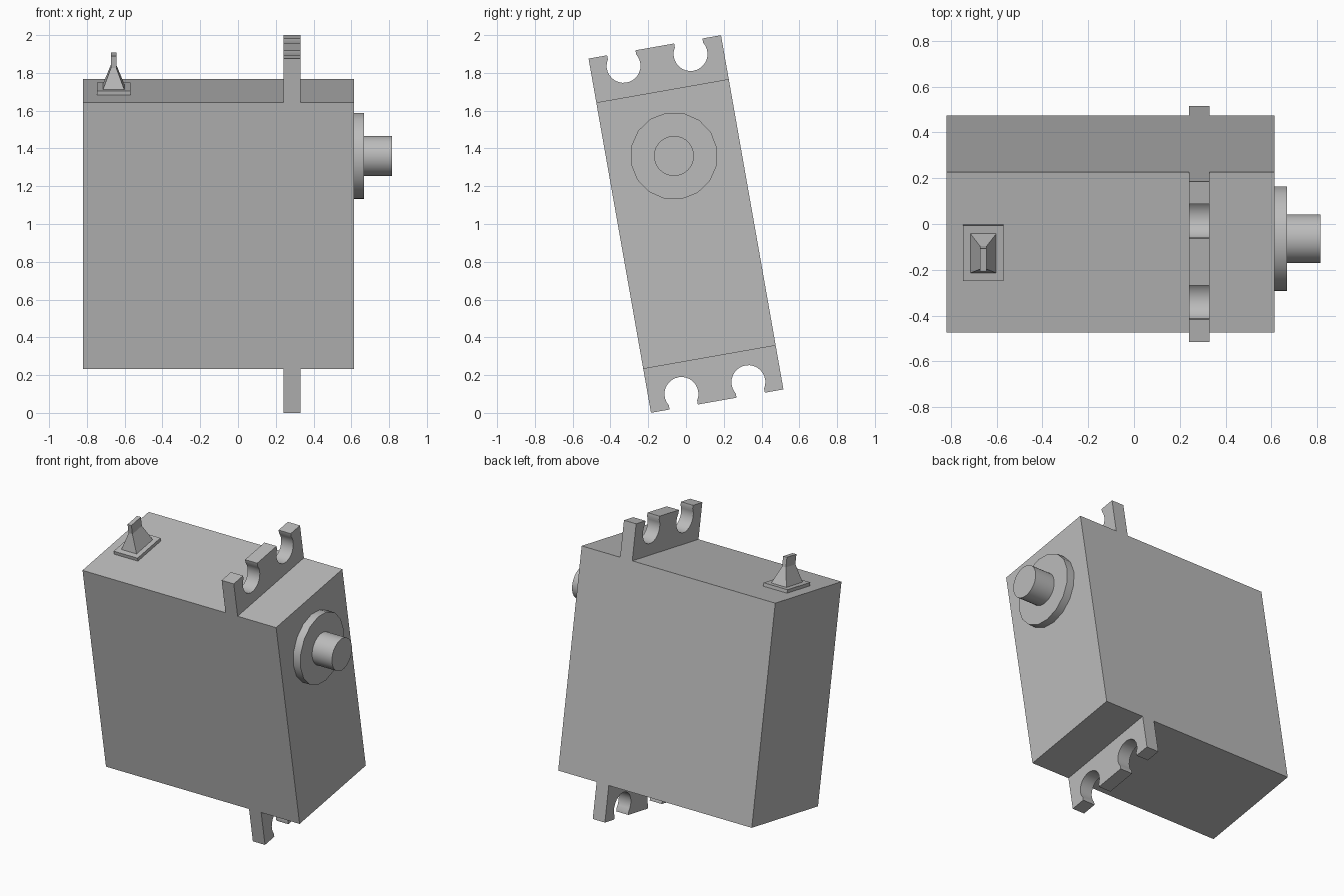
import bpy, bmesh, math
from mathutils import Matrix, Vector

cube = bpy.data.objects.get("Cube")
if cube:
    bpy.data.objects.remove(cube, do_unlink=True)

GREY = (0.5, 0.5, 0.5, 1)
grey = bpy.data.materials.new("mid grey")
grey.use_nodes = True
grey.diffuse_color = GREY
grey.node_tree.nodes["Principled BSDF"].inputs["Base Color"].default_value = GREY

# The whole unit leans forward; parts are built upright about its centre
LEAN = Matrix.Translation((0, 0, 1)) @ Matrix.Rotation(math.radians(10), 4, 'X')
HALF_W, HALF_H, LUG_TOP = 0.356, 0.716, 0.952


def finish(name, bm, smooth=False):
    bmesh.ops.recalc_face_normals(bm, faces=bm.faces)
    mesh = bpy.data.meshes.new(name)
    bm.to_mesh(mesh)
    bm.free()
    mesh.materials.append(grey)
    obj = bpy.data.objects.new(name, mesh)
    bpy.context.collection.objects.link(obj)
    obj.matrix_world = LEAN
    if smooth:
        bpy.ops.object.select_all(action='DESELECT')
        obj.select_set(True)
        bpy.context.view_layer.objects.active = obj
        bpy.ops.object.shade_smooth_by_angle(angle=math.radians(35))
    return obj


def box(name, x0, x1, half_y, z0, z1, top=None, bevel=0):
    """Box centred on y; top = (half x, half y) tapers its upper face."""
    bm = bmesh.new()
    bmesh.ops.create_cube(bm, size=2)
    mid, half = (x0 + x1) / 2, (x1 - x0) / 2
    for v in bm.verts:
        upper = v.co.z > 0
        sx, sy = top if top and upper else (half, half_y)
        v.co = Vector((mid + v.co.x * sx, v.co.y * sy, z1 if upper else z0))
    if bevel:
        edges = [e for e in bm.edges if all(v.co.z == z1 for v in e.verts)]
        bmesh.ops.bevel(bm, geom=edges, offset=bevel, segments=2,
                        profile=0.5, affect='EDGES')
    return finish(name, bm)


def disc(name, x0, x1, radius, sides, z):
    bm = bmesh.new()
    place = Matrix.Translation(((x0 + x1) / 2, 0, z)) @ Matrix.Rotation(math.pi / 2, 4, 'Y')
    bmesh.ops.create_cone(bm, cap_ends=True, segments=sides, radius1=radius,
                          radius2=radius, depth=x1 - x0, matrix=place)
    return finish(name, bm, True)


def lug(name, sign):
    """Mounting plate with two open screw slots along its outer edge."""
    hole_z, radius, half_gap = 0.882, 0.09, 0.076
    profile = [(-HALF_W, HALF_H), (-HALF_W, LUG_TOP)]
    start = math.acos(half_gap / radius)
    sweep = math.pi + 2 * start
    for centre in (-0.18, 0.18):
        profile.append((centre - half_gap, LUG_TOP))
        for i in range(19):
            a = math.pi - start + sweep * i / 18
            profile.append((centre + radius * math.cos(a), hole_z + radius * math.sin(a)))
        profile.append((centre + half_gap, LUG_TOP))
    profile += [(HALF_W, LUG_TOP), (HALF_W, HALF_H)]
    bm = bmesh.new()
    face = bm.faces.new([bm.verts.new((0.24, y, sign * z)) for y, z in profile])
    grown = bmesh.ops.extrude_face_region(bm, geom=[face], use_keep_orig=True)
    moved = [g for g in grown["geom"] if isinstance(g, bmesh.types.BMVert)]
    bmesh.ops.translate(bm, verts=moved, vec=(0.09, 0, 0))
    return finish(name, bm, True)


# Case and mounting plates
box("case", -0.82, 0.615, HALF_W, -HALF_H, HALF_H)
lug("upper_mounting_plate", 1)
lug("lower_mounting_plate", -1)

# Output collar and shaft
disc("shaft_collar", 0.61, 0.668, 0.232, 16, 0.366)
disc("output_shaft", 0.66, 0.815, 0.106, 32, 0.366)

# Cable outlet: pad, tapered boot and flat cable stub
box("cable_pad", -0.747, -0.57, 0.123, HALF_H - 0.005, 0.738, bevel=0.01)
box("cable_boot", -0.716, -0.601, 0.088, 0.735, 0.848, top=(0.014, 0.051))
box("cable_stub", -0.6725, -0.6445, 0.051, 0.845, 0.912)
